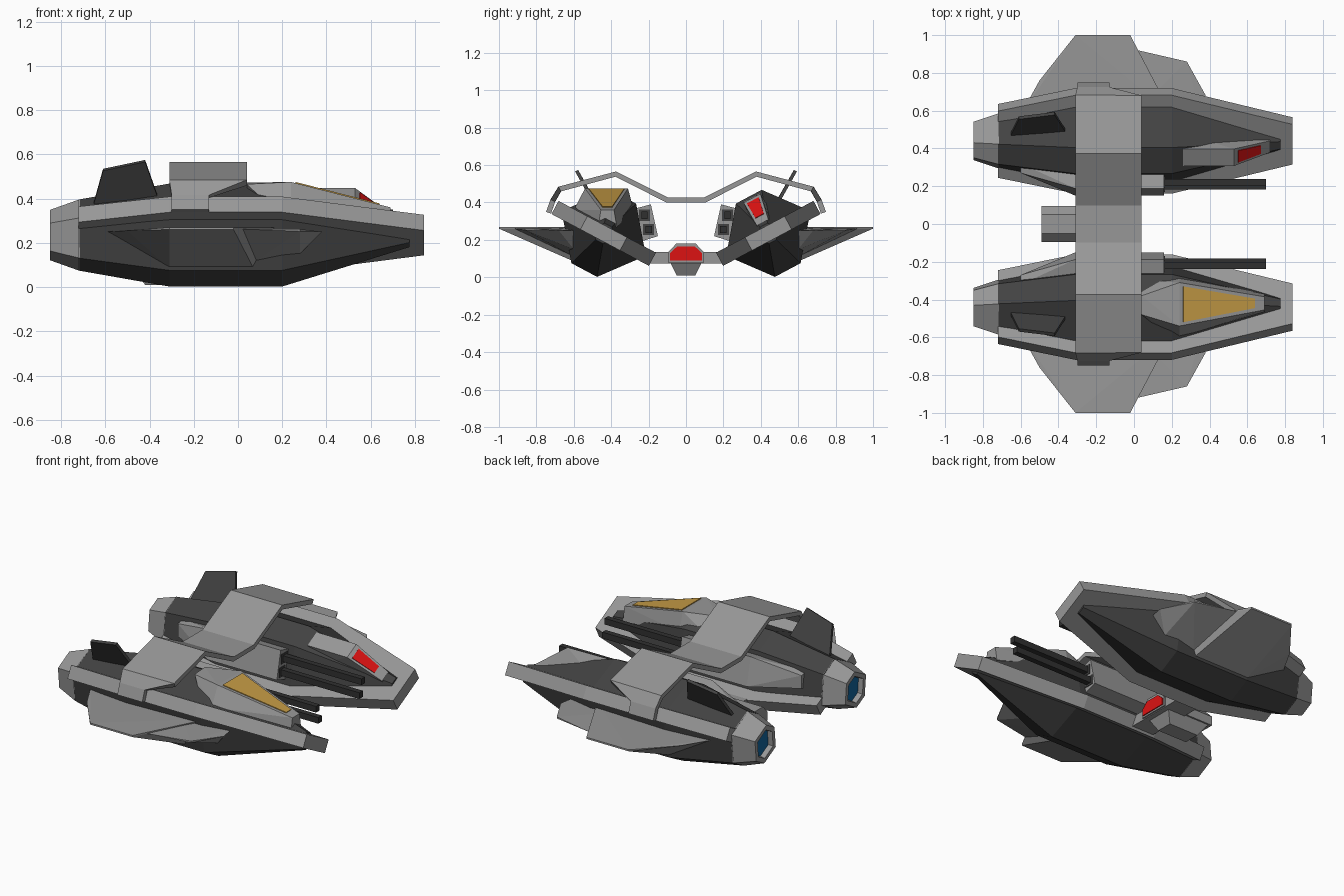
import bpy, bmesh, math
from mathutils import Vector

cube = bpy.data.objects.get("Cube")
if cube:
    bpy.data.objects.remove(cube, do_unlink=True)


def material(name, rgb):
    m = bpy.data.materials.new(name)
    m.use_nodes = True
    m.diffuse_color = (*rgb, 1)
    b = next(n for n in m.node_tree.nodes if n.type == 'BSDF_PRINCIPLED')
    b.inputs["Base Color"].default_value = (*rgb, 1)
    b.inputs["Roughness"].default_value = 0.7
    return m


GREY = material("light grey", (0.31, 0.31, 0.31))
DARK = material("dark grey", (0.055, 0.055, 0.055))
BLACK = material("gun black", (0.03, 0.03, 0.03))
AMBER = material("amber glass", (0.56, 0.33, 0.06))
RED = material("red glass", (0.72, 0.006, 0.006))
BLUE = material("engine blue", (0.006, 0.13, 0.34))

SIDES = {"back": 1, "front": -1}
TILT = math.radians(28)
CY, CZ = 0.44, 0.235


def P(x, u, w):
    """Point in the tilted frame of a pod: u across the deck, w along its normal."""
    return (x, CY + u * math.cos(TILT) - w * math.sin(TILT),
            CZ + u * math.sin(TILT) + w * math.cos(TILT))


def finish(name, bm, mats):
    bmesh.ops.recalc_face_normals(bm, faces=bm.faces)
    me = bpy.data.meshes.new(name)
    bm.to_mesh(me)
    bm.free()
    for m in mats:
        me.materials.append(m)
    ob = bpy.data.objects.new(name, me)
    bpy.context.collection.objects.link(ob)
    return ob


def solid(name, pts, mat, side=1):
    """Convex solid around a few corner points."""
    bm = bmesh.new()
    for x, y, z in pts:
        bm.verts.new((x, y * side, z))
    res = bmesh.ops.convex_hull(bm, input=bm.verts)
    junk = [v for v in bm.verts if not v.link_faces]
    bmesh.ops.delete(bm, geom=junk, context='VERTS')
    bmesh.ops.dissolve_limit(bm, angle_limit=0.01, verts=bm.verts, edges=bm.edges)
    return finish(name, bm, [mat])


def pair(name, pts, mat):
    for label, s in SIDES.items():
        solid(f"{label}_{name}", pts, mat, s)


def box(x0, x1, y0, y1, z0, z1):
    return [(x, y, z) for x in (x0, x1) for y in (y0, y1) for z in (z0, z1)]


def plate(pts, normal, t=0.004):
    n = Vector(normal).normalized() * t
    return [tuple(Vector(p) + n * k) for p in pts for k in (-1, 1)]


def loft(name, rings, side, mats, tag=None):
    bm = bmesh.new()
    rows = [[bm.verts.new((x, y * side, z)) for x, y, z in r] for r in rings]
    n = len(rows[0])
    for a, b in zip(rows, rows[1:]):
        for i in range(n):
            bm.faces.new((a[i], a[(i + 1) % n], b[(i + 1) % n], b[i]))
    ends = [bm.faces.new(rows[0]), bm.faces.new(rows[-1])]
    if tag is not None:
        ends[tag].material_index = 1
    return finish(name, bm, mats)


def hexagon(x, wide, flat, high):
    return [P(x, u, w) for u, w in ((wide, 0), (flat, high), (-flat, high),
                                    (-wide, 0), (-flat, -high), (flat, -high))]


# Two tilted pods: dark hull, engine and grey deck rim
RIM = ((-0.72, 0.20), (-0.31, 0.295), (0.20, 0.295), (0.84, 0.12))
for label, s in SIDES.items():
    loft(label + "_hull", [hexagon(-0.72, 0.165, 0.06, 0.15), hexagon(-0.31, 0.255, 0.078, 0.222),
                           hexagon(0.20, 0.255, 0.078, 0.222), hexagon(0.775, 0.065, 0.022, 0.05)],
         s, [DARK])
    loft(label + "_rim", [[P(x, a * h, w) for a, w in ((1, 0.04), (-1, 0.04), (-1, -0.04), (1, -0.04))]
                          for x, h in RIM], s, [GREY])
    # engine shell with a recessed blue end
    loft(label + "_engine", [hexagon(-0.715, 0.166, 0.061, 0.151), hexagon(-0.85, 0.115, 0.045, 0.105),
                             hexagon(-0.85, 0.085, 0.034, 0.078), hexagon(-0.82, 0.08, 0.032, 0.073)],
         s, [GREY, BLUE], tag=1)

# Tail fins on the pods
fin = ((-0.66, 0.46, 0.35), (-0.61, 0.562, 0.53), (-0.42, 0.585, 0.57), (-0.36, 0.49, 0.40))
pair("tail_fin", plate(fin, (0, 0.215, -0.125), 0.009), DARK)

# Side wings: a large rear wedge and a smaller forward one
pair("wing", [(-0.60, 0.58, 0.25), (-0.50, 0.76, 0.255), (-0.31, 1.0, 0.27), (-0.02, 1.0, 0.27),
              (-0.31, 1.0, 0.26), (-0.02, 1.0, 0.26), (0.20, 0.58, 0.27),
              (-0.31, 0.60, 0.085), (0.07, 0.60, 0.085)], GREY)
pair("wing_extension", [(0.02, 0.92, 0.262), (0.28, 0.86, 0.262), (0.38, 0.68, 0.25), (0.36, 0.56, 0.25),
                        (0.02, 0.60, 0.262), (0.28, 0.86, 0.252), (0.28, 0.60, 0.15),
                        (0.07, 0.60, 0.11)], GREY)

# Arched bridge joining the pods: rows of (y, z, x0, x1)
half = [(0.10, 0.413, -0.31, 0.04), (0.375, 0.552, -0.31, 0.04), (0.675, 0.472, -0.31, 0.04),
        (0.712, 0.41, -0.30, -0.13), (0.735, 0.345, -0.30, -0.13)]
rows = [(-y, z, a, b) for y, z, a, b in reversed(half)] + half
bm = bmesh.new()
edges = [(bm.verts.new((a, y, z)), bm.verts.new((b, y, z))) for y, z, a, b in rows]
for p, q in zip(edges, edges[1:]):
    bm.faces.new((p[0], p[1], q[1], q[0]))
bridge = finish("bridge", bm, [GREY])
mod = bridge.modifiers.new("thickness", 'SOLIDIFY')
mod.thickness = 0.028
mod.offset = 0

# Lower strut, centre pod and keel
solid("lower_strut", box(-0.30, -0.15, -0.20, 0.20, 0.075, 0.135), GREY)
pair("strut_root", [(x, y, z) for x in (-0.30, -0.15)
                    for y, z in ((0.18, 0.075), (0.18, 0.135), (0.27, 0.12), (0.24, 0.17))], GREY)
section = ((0.095, 0.08), (0.095, 0.135), (0.05, 0.182))
solid("centre_pod", [(x, y * s, z) for x in (-0.49, -0.14) for y, z in section for s in (1, -1)], GREY)
glass = ((0.085, 0.09), (0.085, 0.13), (0.047, 0.165))
solid("centre_window", plate([(-0.138, y * s, z) for y, z in glass for s in (1, -1)], (1, 0, 0)), RED)
solid("keel", [(x, y * s, z) for s in (1, -1) for x, y, z in
               ((-0.47, 0.085, 0.08), (-0.18, 0.085, 0.08), (-0.42, 0.05, 0.01), (-0.22, 0.05, 0.01))], GREY)

# Gun housings on the inner flanks, with twin barrels
face = ((0.263, 0.37), (0.188, 0.39), (0.15, 0.22), (0.23, 0.195))
pair("gun_housing", [(x, y, z) for x in (-0.31, 0.16) for y, z in face]
     + [(-0.60, 0.32, 0.33), (-0.60, 0.27, 0.32), (-0.60, 0.27, 0.24), (-0.60, 0.32, 0.22)], GREY)
for i, (y, z) in enumerate(((0.222, 0.332), (0.200, 0.255)), 1):
    pair(f"muzzle_plate_{i}", box(0.156, 0.164, y - 0.03, y + 0.03, z - 0.03, z + 0.03), DARK)
    pair(f"gun_barrel_{i}", box(0.15, 0.70, y - 0.017, y + 0.017, z - 0.019, z + 0.019), BLACK)

# Cockpit on the front pod
solid("cockpit", [(0.04, -0.38, 0.472), (0.04, -0.48, 0.465), (0.24, -0.31, 0.475), (0.24, -0.54, 0.475),
                  (0.69, -0.385, 0.36), (0.69, -0.455, 0.36), (0.04, -0.30, 0.36), (0.14, -0.56, 0.37),
                  (0.24, -0.60, 0.36), (0.24, -0.28, 0.36), (0.69, -0.37, 0.27), (0.69, -0.47, 0.27)], GREY)


def canopy(x, y):
    return (x, y, 0.476 - (x - 0.24) * 0.2556)


solid("cockpit_window", plate([canopy(0.26, -0.33), canopy(0.26, -0.52),
                               canopy(0.64, -0.445), canopy(0.64, -0.395)], (0.25, 0, 1)), AMBER)

# Sensor housing with a red window on the back pod
solid("sensor_housing", [P(x, u, w) for x, u0, u1, w in
                         ((0.26, -0.04, 0.062, 0.21), (0.53, -0.04, 0.062, 0.207),
                          (0.72, -0.035, 0.035, 0.065), (0.26, -0.05, 0.07, 0.05), (0.72, -0.035, 0.035, 0.0))
                         for u in (u0, u1)], GREY)
win = [P(x, u, 0.207 - (x - 0.53) * 0.747) for x, a, b in ((0.55, -0.026, 0.045), (0.67, -0.022, 0.028))
       for u in (a, b)]
nrm = Vector(P(0.747, 0, 1)) - Vector(P(0, 0, 0))
solid("sensor_window", plate(win, nrm), RED)
